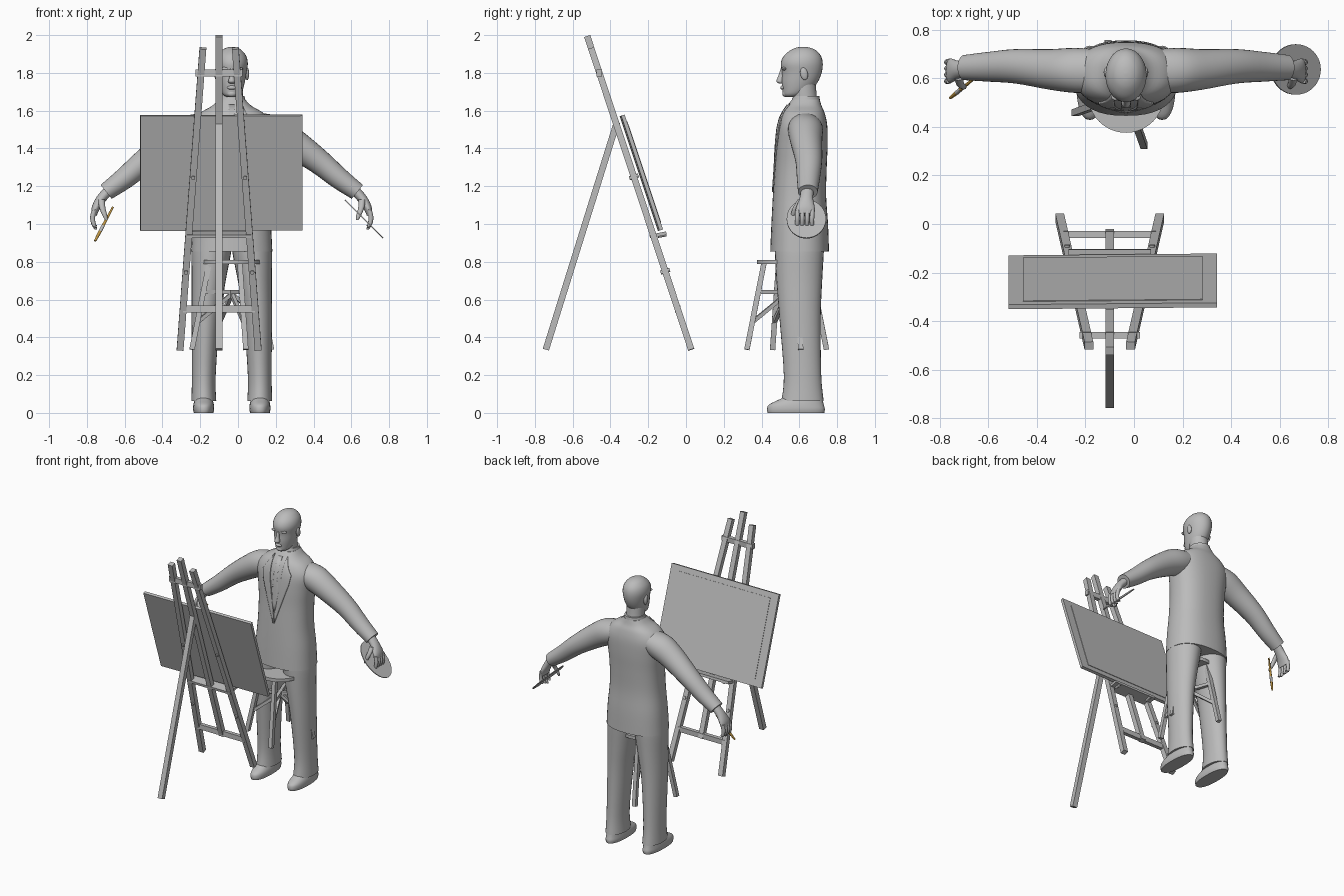
import bpy, bmesh, math
from mathutils import Vector, Matrix

if "Cube" in bpy.data.objects:
    bpy.data.objects.remove(bpy.data.objects["Cube"], do_unlink=True)


def material(name, rgb):
    m = bpy.data.materials.new(name)
    m.use_nodes = True
    m.diffuse_color = (*rgb, 1)
    m.node_tree.nodes["Principled BSDF"].inputs["Base Color"].default_value = (*rgb, 1)
    return m


GREY = material("plain_grey", (0.5, 0.5, 0.5))
GOLD = material("golden_wood", (0.55, 0.32, 0.06))
CX = -0.033          # middle of the figure
X, Y, Z = Vector((1, 0, 0)), Vector((0, 1, 0)), Vector((0, 0, 1))


def finish(name, bm, mat=GREY, smooth=True):
    bmesh.ops.recalc_face_normals(bm, faces=bm.faces)
    me = bpy.data.meshes.new(name)
    bm.to_mesh(me)
    bm.free()
    me.materials.append(mat)
    if smooth:
        me.shade_smooth()
        me.set_sharp_from_angle(angle=math.radians(40))
    ob = bpy.data.objects.new(name, me)
    bpy.context.scene.collection.objects.link(ob)
    return ob


def loft(name, secs, axis=Z, power=2.0, sides=28, steps=4):
    """Smooth skin through elliptical sections (x, y, z, half width, half depth)."""
    rows = []
    for i in range(len(secs) - 1):
        a, b = secs[i], secs[i + 1]
        p, q = secs[max(i - 1, 0)], secs[min(i + 2, len(secs) - 1)]
        for s in range(steps):
            t = s / steps
            rows.append([0.5 * (2 * n + (o - m) * t + (2 * m - 5 * n + 4 * o - r) * t * t
                                + (3 * n - m - 3 * o + r) * t ** 3)
                         for m, n, o, r in zip(p, a, b, q)])
    rows.append(secs[-1])
    u = Y.cross(axis).normalized()
    bm, rings = bmesh.new(), []
    for x, y, z, w, d in rows:
        ring = []
        for k in range(sides):
            c, s = math.cos(k * math.tau / sides), math.sin(k * math.tau / sides)
            c = math.copysign(abs(c) ** (2 / power), c)
            s = math.copysign(abs(s) ** (2 / power), s)
            ring.append(bm.verts.new(Vector((x, y, z)) + u * w * c + Y * d * s))
        rings.append(ring)
    for r, n in zip(rings, rings[1:]):
        for k in range(sides):
            j = (k + 1) % sides
            bm.faces.new((r[k], r[j], n[j], n[k]))
    bm.faces.new(rings[0])
    bm.faces.new(rings[-1])
    return finish(name, bm)


def frame(p, q, hint):
    d = (q - p).normalized()
    v = d.cross(hint).normalized()
    m = Matrix((v.cross(d), v, d)).transposed().to_4x4()
    return Matrix.Translation((p + q) / 2) @ m


def bar(name, p, q, w=0.036, h=0.034, hint=X):
    p, q = Vector(p), Vector(q)
    bm = bmesh.new()
    bmesh.ops.create_cube(bm, size=1, matrix=frame(p, q, hint)
                          @ Matrix.Diagonal((w, h, (q - p).length, 1)))
    return finish(name, bm, smooth=False)


def rod(name, p, q, r1, r2=None, mat=GREY, sides=16):
    p, q = Vector(p), Vector(q)
    bm = bmesh.new()
    bmesh.ops.create_cone(bm, cap_ends=True, segments=sides, radius1=r1,
                          radius2=r1 if r2 is None else r2, depth=(q - p).length,
                          matrix=frame(p, q, Vector((0.9, 0.3, 0.1))))
    return finish(name, bm, mat)


def ball(name, c, size, tilt=0):
    bm = bmesh.new()
    bmesh.ops.create_uvsphere(bm, u_segments=20, v_segments=12, radius=1,
                              matrix=Matrix.Translation(c) @ Matrix.Rotation(tilt, 4, "X")
                              @ Matrix.Diagonal((*size, 1)))
    return finish(name, bm)


# ---- easel ----
EX = -0.1


def lean(z):
    return -0.525 + (2 - z) * 0.332


def leg_x(z):
    return 0.207 - (z - 0.33) * 0.0757


bar("easel_mast", (EX, lean(1.995), 1.995), (EX, lean(0.53), 0.53))
bar("easel_prop_leg", (EX, -0.365, 1.54), (EX, -0.742, 0.335))
for s, side in ((-1, "right"), (1, "left")):
    bar(f"easel_{side}_leg", (EX + s * leg_x(1.93), lean(1.93), 1.93),
        (EX + s * leg_x(0.335), lean(0.335), 0.335))
    for i, z in enumerate((1.25, 0.75)):
        x = EX + s * leg_x(z)
        rod(f"easel_{side}_pin_{i}", (x, lean(z) - 0.024, z - 0.008),
            (x, lean(z) + 0.024, z + 0.008), 0.011)
for part, z, half in (("top", 1.80, 0.125), ("bottom", 0.55, 0.19)):
    bar(f"easel_{part}_crossbar", (EX - half, lean(z), z), (EX + half, lean(z), z), 0.028, 0.036, Y)
bar("easel_tray", (EX - 0.17, -0.148, 0.943), (EX + 0.17, -0.148, 0.943), 0.09, 0.018,
    Vector((0, 1, 0.2)))
for s in (-1, 1):
    rod("tray_peg", (EX + s * 0.13, -0.15, 0.937), (EX + s * 0.13, -0.105, 0.945), 0.011)

# ---- canvas ----
low, high = Vector((-0.0875, -0.135, 0.967)), Vector((-0.0875, -0.338, 1.575))
turn = Vector((1, 0.01, 0))
bar("canvas", low, high, 0.86, 0.02, turn)
out = Vector((0, 0.0105, 0.0035))
bar("canvas_painting", low.lerp(high, 0.06) + out, low.lerp(high, 0.94) + out, 0.74, 0.004, turn)

# ---- stool ----
SY = 0.533
rod("stool_seat", (CX, SY, 0.787), (CX, SY, 0.81), 0.157, sides=40)
for k in range(4):
    def spot(z, turn=k):
        r = 0.128 + (0.79 - z) * 0.21
        a = math.radians(199.5 + 90 * turn)
        return Vector((CX + r * math.cos(a), SY + r * math.sin(a), z))
    bar(f"stool_leg_{k}", spot(0.79), spot(0.335), 0.028, 0.028, Y)
    bar(f"stool_rail_{k}", spot(0.64), (CX, SY, 0.64), 0.022, 0.022, Z)
    bar(f"stool_brace_{k}", spot(0.48), (CX, SY, 0.63), 0.02, 0.02, Z)

# ---- torso ----
jacket = loft("jacket", [(CX, (f + b) / 2, z, w, (b - f) / 2) for z, w, f, b in (
    (0.855, 0.215, 0.446, 0.757), (1.0, 0.207, 0.452, 0.752), (1.15, 0.193, 0.46, 0.742),
    (1.3, 0.192, 0.47, 0.745), (1.42, 0.203, 0.476, 0.75), (1.52, 0.212, 0.487, 0.748),
    (1.585, 0.17, 0.508, 0.735), (1.625, 0.105, 0.535, 0.718), (1.66, 0.07, 0.562, 0.708))],
    power=2.4, sides=40)
loft("neck", [(CX, y, z, 0.06, 0.064) for z, y in ((1.6, 0.64), (1.68, 0.628), (1.76, 0.622))])
loft("shirt_collar", [(CX, 0.633, 1.62, 0.08, 0.082), (CX, 0.634, 1.65, 0.073, 0.076),
                      (CX, 0.637, 1.678, 0.067, 0.069)])


def cloth(name, outline, flip=1):
    """Thin flat cloth shape laid over the front of the jacket."""
    bm = bmesh.new()
    bm.faces.new([bm.verts.new((CX + flip * x, 0.3, z)) for x, z in outline])
    bmesh.ops.triangulate(bm, faces=bm.faces)
    bmesh.ops.subdivide_edges(bm, edges=bm.edges, cuts=5, use_grid_fill=True)
    ob = finish(name, bm)
    wrap = ob.modifiers.new("drape", "SHRINKWRAP")
    wrap.target, wrap.wrap_method, wrap.wrap_mode = jacket, "PROJECT", "ABOVE_SURFACE"
    wrap.use_project_y, wrap.offset = True, 0.003
    thick = ob.modifiers.new("thickness", "SOLIDIFY")
    thick.thickness, thick.offset = 0.007, 0


for s, side in ((-1, "right"), (1, "left")):
    cloth(f"{side}_lapel", [(0.05, 1.635), (0.085, 1.57), (0.112, 1.53), (0.1, 1.46),
                            (0.004, 1.17), (0.002, 1.22), (0.045, 1.5)], s)
cloth("necktie", [(-0.016, 1.63), (0.016, 1.63), (0.011, 1.59), (0.02, 1.32),
                  (0, 1.25), (-0.02, 1.32), (-0.011, 1.59)])

# ---- head ----
loft("head", [(CX, y, z, w, d) for z, y, w, d in (
    (1.672, 0.562, 0.026, 0.036), (1.685, 0.572, 0.045, 0.058), (1.71, 0.588, 0.058, 0.077),
    (1.75, 0.602, 0.069, 0.095), (1.8, 0.613, 0.078, 0.105), (1.85, 0.613, 0.085, 0.111),
    (1.89, 0.616, 0.076, 0.098), (1.92, 0.62, 0.052, 0.067), (1.934, 0.62, 0.026, 0.034),
    (1.938, 0.62, 0.004, 0.004))])
loft("nose", [(CX, y, z, w, d) for z, y, w, d in (
    (1.744, 0.505, 0.012, 0.012), (1.755, 0.497, 0.019, 0.019),
    (1.785, 0.505, 0.011, 0.016), (1.822, 0.511, 0.009, 0.01))], sides=16)
ball("lips", (CX, 0.511, 1.722), (0.025, 0.012, 0.011))
ball("chin", (CX, 0.528, 1.69), (0.026, 0.018, 0.018))
for s, side in ((-1, "right"), (1, "left")):
    ball(f"{side}_ear", (CX + s * 0.081, 0.625, 1.795), (0.011, 0.02, 0.034), 0.2)
    ball(f"{side}_brow", (CX + s * 0.032, 0.521, 1.822), (0.028, 0.014, 0.009))

# ---- limbs ----
for s, side in ((-1, "right"), (1, "left")):
    def at(x, y, z, *r):
        return (CX + s * x, y, z, *r)
    loft(f"{side}_sleeve", [at(0.1, 0.63, 1.53, 0.075, 0.085), at(0.2, 0.633, 1.495, 0.093, 0.093),
                            at(0.31, 0.637, 1.435, 0.083, 0.084), at(0.455, 0.65, 1.335, 0.067, 0.071),
                            at(0.57, 0.648, 1.24, 0.057, 0.061), at(0.665, 0.645, 1.17, 0.047, 0.052)],
         axis=Vector((s * 0.78, 0, -0.63)))
    loft(f"{side}_palm", [at(0.645, 0.643, 1.185, 0.028, 0.034), at(0.69, 0.637, 1.135, 0.026, 0.036),
                          at(0.72, 0.632, 1.085, 0.022, 0.05), at(0.73, 0.63, 1.05, 0.016, 0.05)],
         axis=Vector((s * 0.5, 0, -0.87)), sides=20)
    for k in range(4):
        y, drop = 0.591 + 0.026 * k, 0.97 + 0.012 * abs(k - 1)
        loft(f"{side}_finger_{k}", [at(0.728, y, 1.075, 0.014, 0.013), at(0.737, y - 0.002, 1.03, 0.013, 0.012),
                                    at(0.728, y - 0.002, 0.99, 0.011, 0.011),
                                    at(0.718, y, drop, 0.006, 0.006)], sides=12)
    loft(f"{side}_thumb", [at(0.69, 0.61, 1.13, 0.018, 0.018), at(0.685, 0.58, 1.085, 0.016, 0.015),
                           at(0.672, 0.567, 1.045, 0.013, 0.012), at(0.664, 0.562, 1.02, 0.006, 0.006)], sides=12)
    loft(f"{side}_trouser_leg", [at(0.148, 0.617, 0.062, 0.066, 0.112), at(0.148, 0.617, 0.2, 0.063, 0.099),
                                 at(0.138, 0.604, 0.5, 0.075, 0.109), at(0.122, 0.6, 0.7, 0.09, 0.121),
                                 at(0.108, 0.6, 0.86, 0.106, 0.13), at(0.105, 0.6, 0.93, 0.1, 0.13)])
    loft(f"{side}_shoe", [at(0.149, 0.582, 0, 0.052, 0.15), at(0.149, 0.582, 0.02, 0.056, 0.153),
                          at(0.149, 0.585, 0.045, 0.054, 0.144), at(0.149, 0.612, 0.075, 0.047, 0.11),
                          at(0.149, 0.635, 0.11, 0.04, 0.075)], power=2.3)

# ---- painting tools ----
bm = bmesh.new()
bmesh.ops.create_cone(bm, cap_ends=True, segments=40, radius1=1, radius2=1, depth=1,
                      matrix=Matrix.Translation((0.667, 0.637, 1.026))
                      @ Matrix.Rotation(math.radians(45), 4, "Y")
                      @ Matrix.Diagonal((0.143, 0.104, 0.006, 1)))
finish("palette", bm)
a, b = Vector((-0.662, 0.597, 1.09)), Vector((-0.757, 0.52, 0.91))
for name, t0, t1, r0, r1, mat in (("brush_handle", 0, 0.55, 0.005, 0.008, GOLD),
                                  ("brush_ferrule", 0.55, 0.72, 0.009, 0.009, GREY),
                                  ("brush_bristles", 0.72, 1, 0.009, 0.006, GOLD)):
    rod(name, a.lerp(b, t0), a.lerp(b, t1), r0, r1, mat)
